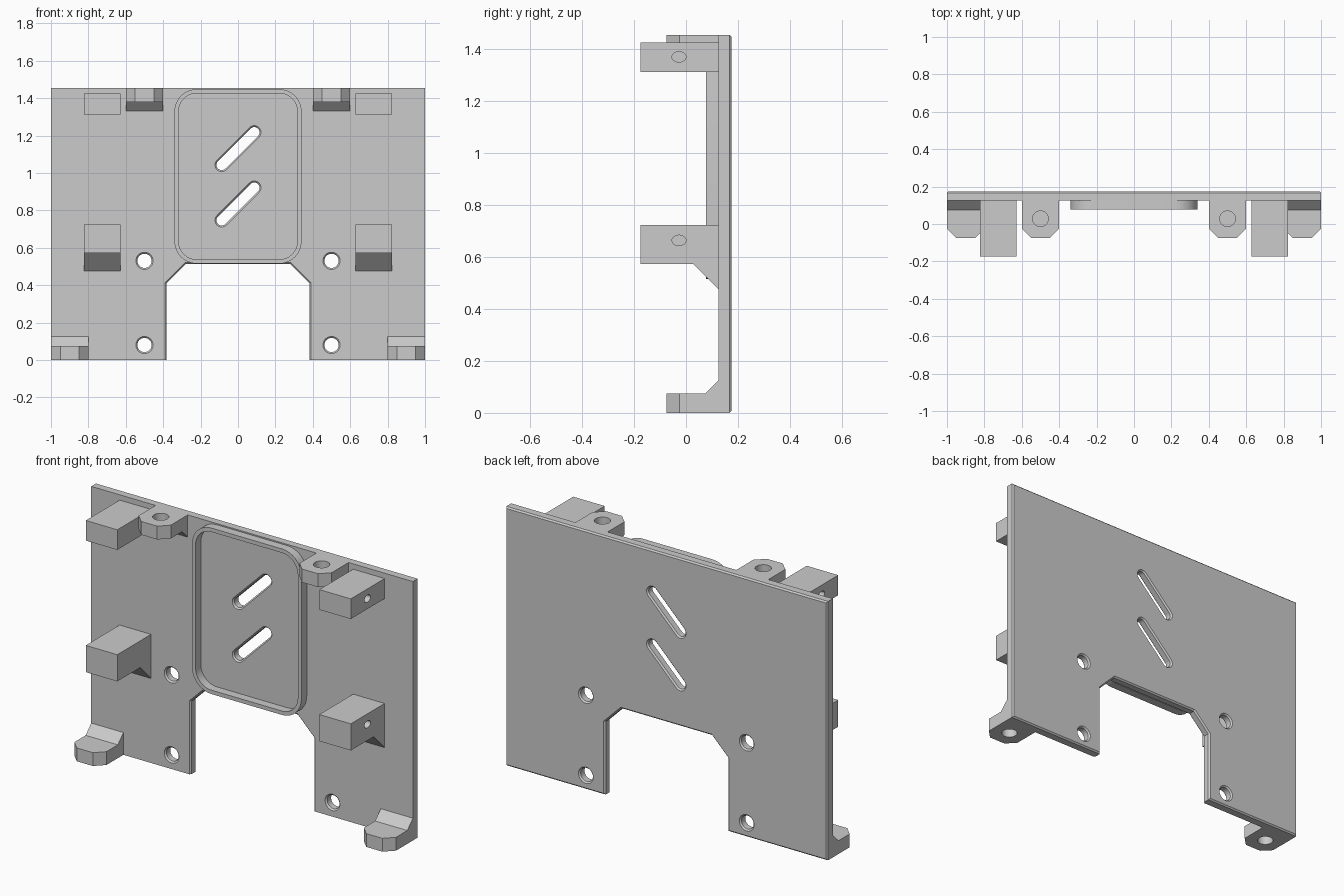
import bpy, bmesh
from math import cos, sin, radians

cube = bpy.data.objects.get("Cube")
if cube:
    bpy.data.objects.remove(cube, do_unlink=True)

GREY = (0.6, 0.6, 0.6, 1)
grey = bpy.data.materials.new("plain grey")
grey.use_nodes = True
grey.diffuse_color = GREY
grey.node_tree.nodes["Principled BSDF"].inputs["Base Color"].default_value = GREY

FRONT, BACK = 0.125, 0.175   # plate faces
C = 0.008                    # edge chamfer


def place(p, axis, d):
    """Lift a 2D point to 3D at distance d along the axis."""
    a, b = p
    return {"x": (d, a, b), "y": (a, d, b), "z": (a, b, d)}[axis]


def loft(name, axis, sections, closed=False):
    """Skin equal-length outlines given as (distance, points)."""
    bm = bmesh.new()
    loops = [[bm.verts.new(place(p, axis, d)) for p in pts] for d, pts in sections]
    pairs = list(zip(loops, loops[1:]))
    if closed:
        pairs.append((loops[-1], loops[0]))
    else:
        bm.faces.new(loops[0])
        bm.faces.new(loops[-1])
    for lo, hi in pairs:
        for i in range(len(lo)):
            j = (i + 1) % len(lo)
            bm.faces.new((lo[i], lo[j], hi[j], hi[i]))
    bmesh.ops.recalc_face_normals(bm, faces=bm.faces)
    mesh = bpy.data.meshes.new(name)
    bm.to_mesh(mesh)
    bm.free()
    mesh.materials.append(grey)
    obj = bpy.data.objects.new(name, mesh)
    bpy.context.collection.objects.link(obj)
    return obj


def prism(name, axis, pts, lo, hi):
    return loft(name, axis, [(lo, pts), (hi, pts)])


def rounded(centres, r, start=0, steps=32):
    """Outline around arc centres: circle, slot or rounded rectangle."""
    n = len(centres)
    k = steps // n
    return [(cx + r * cos(radians(start + 360 / n * (i + s / k))),
             cy + r * sin(radians(start + 360 / n * (i + s / k))))
            for i, (cx, cy) in enumerate(centres)
            for s in range(k if n == 1 else k + 1)]


def activate(obj):
    bpy.ops.object.select_all(action="DESELECT")
    obj.select_set(True)
    bpy.context.view_layer.objects.active = obj


def cut(obj, cutter):
    activate(obj)
    mod = obj.modifiers.new("cut", "BOOLEAN")
    mod.operation = "DIFFERENCE"
    mod.solver = "EXACT"
    mod.object = cutter
    bpy.ops.object.modifier_apply(modifier=mod.name)
    bpy.data.objects.remove(cutter, do_unlink=True)


def smooth(obj):
    activate(obj)
    bpy.ops.object.shade_smooth_by_angle(angle=radians(30))


# Back plate with a notch in the bottom edge
half = [(0.28, 0.512), (0.382, 0.41), (0.382, 0), (1, 0), (1, 1.455)]
plate = prism("back_plate", "y", half + [(-x, z) for x, z in reversed(half)], FRONT, BACK)
bm = bmesh.new()
bm.from_mesh(plate.data)


def chamfered(edge):
    a, b = (v.co for v in edge.verts)
    if abs(a.y - b.y) > 0.001:
        return False
    mid = (a + b) / 2
    return a.y > 0.15 or (abs(mid.x) < 0.4 and mid.z < 0.6)


bmesh.ops.bevel(bm, geom=[e for e in bm.edges if chamfered(e)], offset=C,
                offset_type="OFFSET", segments=1, affect="EDGES")
bm.to_mesh(plate.data)
bm.free()


# Chamfered slots and screw holes through the plate
def pierce(centres, r, start=0):
    wide, e = r + C + 0.005, 0.005
    sections = [(FRONT - e, wide), (FRONT + C, r), (BACK - C, r), (BACK + e, wide)]
    cut(plate, loft("cutter", "y",
                    [(y, rounded(centres, rad, start)) for y, rad in sections]))


for z in (1.13, 0.834):
    pierce([(0.087, z + 0.087), (-0.087, z - 0.087)], 0.028, -45)
for x in (-0.5, 0.5):
    for z in (0.08, 0.53):
        pierce([(x, z)], 0.038)
smooth(plate)

# Raised rounded rim on the front
corners = [(0.22, 1.328), (-0.22, 1.328), (-0.22, 0.635), (0.22, 0.635)]
outer, inner = rounded(corners, 0.12), rounded(corners, 0.098)
rim = loft("raised_rim", "y", [(FRONT, outer), (0.077, outer),
                               (0.077, inner), (FRONT, inner)], closed=True)
smooth(rim)

# Side blocks: (name, side profile, hole height)
blocks = [
    ("upper_block", [(-0.175, 1.312), (FRONT, 1.312), (FRONT, 1.425), (-0.175, 1.425)], 1.37),
    ("lower_block", [(-0.175, 0.573), (0.028, 0.573), (FRONT, 0.475),
                     (FRONT, 0.723), (-0.175, 0.723)], 0.664),
]
# Lugs: (name, centre x, outer face z, direction into the plate)
lugs = [("top_lug", 0.5, 1.455, -1), ("bottom_lug", 0.9, 0, 1)]

for side, s in (("left", 1), ("right", -1)):
    for name, profile, hz in blocks:
        block = prism(f"{name}_{side}", "x", profile, s * 0.628, s * 0.824)
        # Blind oval hole in the outer face
        oval = [(-0.027 + 0.027 * a, hz + 0.02 * b) for a, b in rounded([(0, 0)], 1)]
        cut(block, prism("cutter", "x", oval, s * 0.724, s * 0.85))
        smooth(block)

    for name, cx, z, d in lugs:
        cx *= s
        w, k = 0.1, 0.05
        outline = [(cx - w, FRONT), (cx - w, -0.075 + k), (cx - w + k, -0.075),
                   (cx + w - k, -0.075), (cx + w, -0.075 + k), (cx + w, FRONT)]
        lug = prism(f"{name}_{side}", "z", outline, z, z + d * 0.075)
        # Blind hole in the outer face
        cut(lug, prism("cutter", "z", rounded([(cx, 0.028)], 0.042),
                       z - d * 0.02, z + d * 0.05))
        smooth(lug)
        # Sloped brace between lug and plate
        base = z + d * 0.075
        prism(f"{name}_brace_{side}", "x",
              [(0.075, base), (FRONT, base), (FRONT, base + d * 0.05)], cx - w, cx + w)
